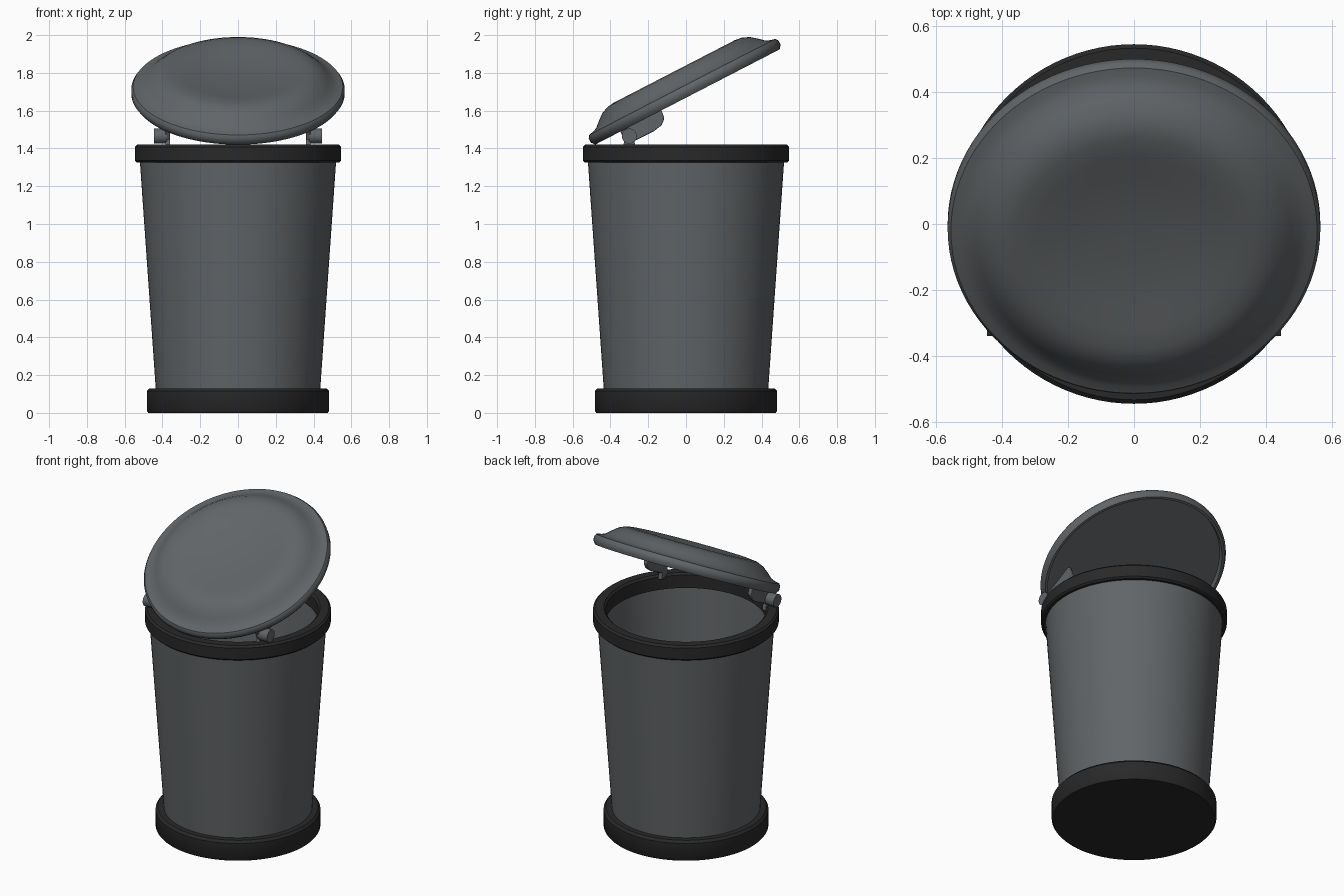
import bpy, bmesh, math
from mathutils import Matrix, Vector

old = bpy.data.objects.get("Cube")
if old:
    bpy.data.objects.remove(old, do_unlink=True)


def material(name, colour):
    m = bpy.data.materials.new(name)
    m.use_nodes = True
    m.diffuse_color = (*colour, 1)
    bsdf = m.node_tree.nodes["Principled BSDF"]
    bsdf.inputs["Base Color"].default_value = (*colour, 1)
    bsdf.inputs["Roughness"].default_value = 0.6
    return m


GREY = material("slate grey", (0.12, 0.13, 0.137))
BLACK = material("soft black", (0.022, 0.022, 0.022))


def finish(name, bm, mat, matrix=Matrix(), bevel=0.0):
    """Turn a bmesh into a shaded object."""
    bmesh.ops.remove_doubles(bm, verts=bm.verts, dist=1e-5)
    bmesh.ops.recalc_face_normals(bm, faces=bm.faces)
    mesh = bpy.data.meshes.new(name)
    bm.to_mesh(mesh)
    bm.free()
    mesh.materials.append(mat)
    ob = bpy.data.objects.new(name, mesh)
    bpy.context.collection.objects.link(ob)
    ob.matrix_world = matrix
    if bevel:
        mod = ob.modifiers.new("soft edge", "BEVEL")
        mod.width, mod.segments = bevel, 2
    bpy.ops.object.select_all(action="DESELECT")
    ob.select_set(True)
    bpy.context.view_layer.objects.active = ob
    bpy.ops.object.shade_smooth_by_angle(angle=math.radians(40))
    return ob


def lathe(name, profile, mat, closed=False, **kw):
    """Spin a (radius, height) profile around z."""
    bm = bmesh.new()
    verts = [bm.verts.new((r, 0, z)) for r, z in profile]
    ring = verts + verts[:1] if closed else verts
    edges = [bm.edges.new(pair) for pair in zip(ring, ring[1:])]
    bmesh.ops.spin(bm, geom=verts + edges, cent=(0, 0, 0), axis=(0, 0, 1),
                   angle=math.tau, steps=96, use_merge=True)
    return finish(name, bm, mat, **kw)


def extrude_x(name, outline, x0, x1, mat, **kw):
    """Extrude a (y, z) outline along x."""
    bm = bmesh.new()
    face = bm.faces.new([bm.verts.new((x0, y, z)) for y, z in outline])
    new = bmesh.ops.extrude_face_region(bm, geom=[face])["geom"]
    moved = [v for v in new if isinstance(v, bmesh.types.BMVert)]
    bmesh.ops.translate(bm, verts=moved, vec=Vector((x1 - x0, 0, 0)))
    return finish(name, bm, mat, **kw)


# Base and upper rim
lathe("base", [(0, 0), (0.475, 0), (0.483, 0.01), (0.483, 0.115),
               (0.47, 0.13), (0, 0.13)], BLACK)
lathe("rim", [(0.47, 1.325), (0.535, 1.325), (0.545, 1.335), (0.545, 1.408),
              (0.533, 1.42), (0.482, 1.42), (0.47, 1.408)], BLACK, closed=True)

# Hollow tapered body with floor
lathe("body", [(0, 0.12), (0.435, 0.12), (0.52, 1.34), (0.49, 1.34),
               (0.41, 0.15), (0, 0.15)], GREY)

# Tilted lid: recessed underside, stepped edge, softly dished top
tilt = Matrix.Translation((0, 0.0075, 1.6725)) @ Matrix.Rotation(math.radians(27.3), 4, "X")
lathe("lid", [(0, 0.03), (0.53, 0.03), (0.535, 0), (0.55, 0), (0.565, 0.02),
              (0.565, 0.045), (0.555, 0.06), (0.53, 0.065), (0.505, 0.075),
              (0.475, 0.102), (0.44, 0.13), (0.40, 0.147), (0.36, 0.152),
              (0.30, 0.147), (0.22, 0.135), (0.12, 0.126), (0, 0.123)],
      GREY, matrix=tilt)

# Hinge arms, barrels and brackets on both sides
ARM = [(-0.40, 0.035), (-0.40, -0.05), (-0.37, -0.078), (-0.24, -0.08),
       (-0.19, -0.07), (-0.16, -0.045), (-0.15, 0.035)]
BARREL = [(-0.368 + 0.04 * math.cos(a), -0.043 + 0.04 * math.sin(a))
          for a in (math.tau * i / 24 for i in range(24))]
FOOT = [(-0.335, 1.40), (-0.265, 1.40), (-0.28, 1.47), (-0.32, 1.47)]
for side, label in ((1, "left"), (-1, "right")):
    extrude_x(label + "_hinge_arm", ARM, side * 0.36, side * 0.385, GREY,
              matrix=tilt, bevel=0.005)
    extrude_x(label + "_hinge_barrel", BARREL, side * 0.375, side * 0.445, GREY,
              matrix=tilt)
    extrude_x(label + "_hinge_bracket", FOOT, side * 0.36, side * 0.385, GREY)
